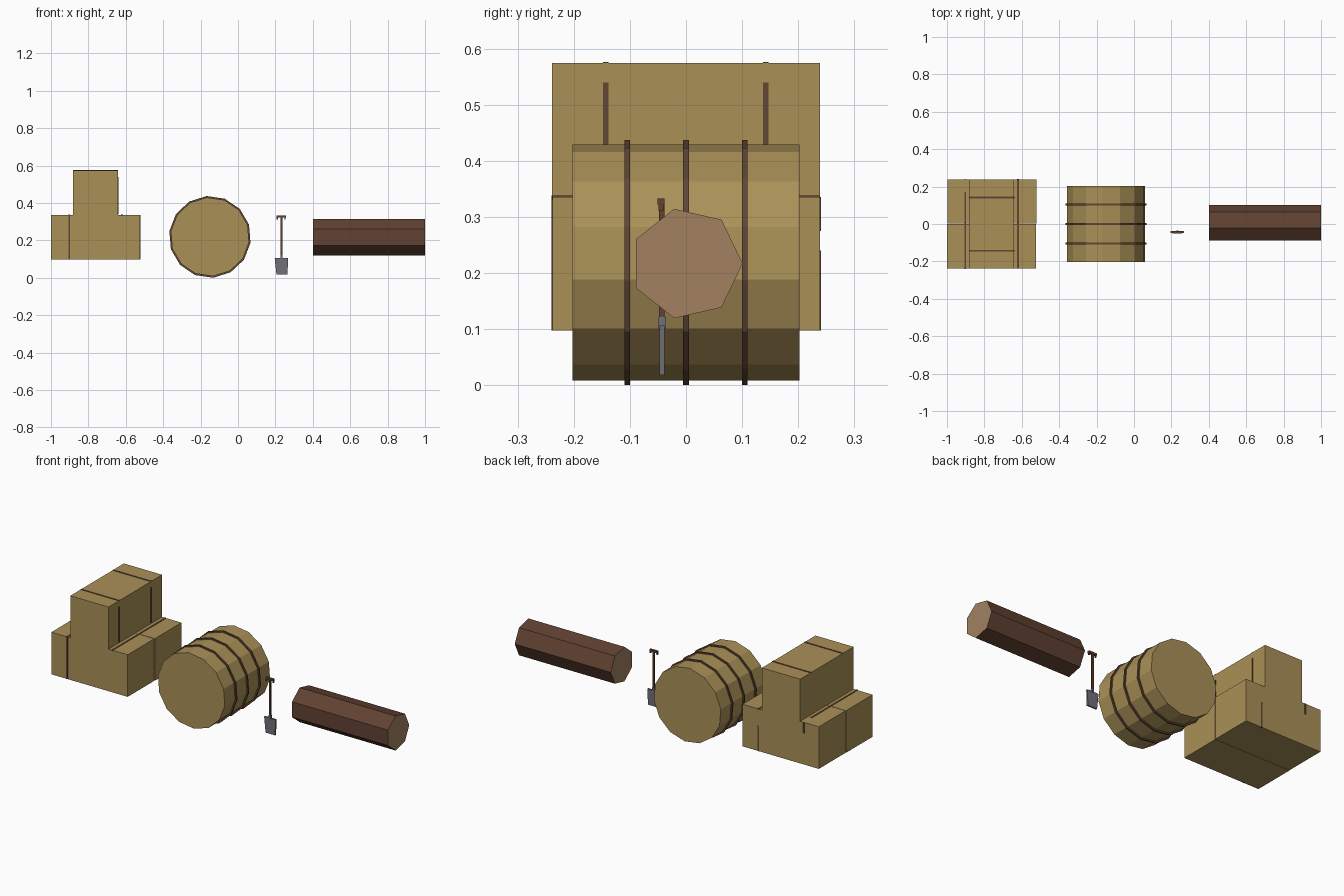
import bpy, bmesh
from math import radians, cos, sin, pi

if "Cube" in bpy.data.objects:
    bpy.data.objects.remove(bpy.data.objects["Cube"])


def material(name, rgb):
    m = bpy.data.materials.new(name)
    m.diffuse_color = (*rgb, 1)
    m.use_nodes = True
    m.node_tree.nodes["Principled BSDF"].inputs["Base Color"].default_value = m.diffuse_color
    return m


TAN = material("pale_wood", (0.40, 0.28, 0.095))
STRAP = material("dark_strap", (0.12, 0.062, 0.036))
BARK = material("bark", (0.12, 0.055, 0.032))
CUT = material("cut_wood", (0.36, 0.22, 0.12))
STEEL = material("steel", (0.16, 0.16, 0.19))


def finish(name, bm, *mats):
    bmesh.ops.recalc_face_normals(bm, faces=bm.faces)
    me = bpy.data.meshes.new(name)
    bm.to_mesh(me)
    bm.free()
    for m in mats:
        me.materials.append(m)
    ob = bpy.data.objects.new(name, me)
    bpy.context.collection.objects.link(ob)
    return ob


def box(name, x, y, z, mat):
    """Box from (min, max) ranges."""
    bm = bmesh.new()
    bmesh.ops.create_cube(bm, size=1)
    for v in bm.verts:
        v.co = [r[0] if c < 0 else r[1] for c, r in zip(v.co, (x, y, z))]
    return finish(name, bm, mat)


def prism(name, axis, sides, radius, phase, a, b, center, mat, cap=None):
    """Regular prism along x or y; center is the other horizontal coordinate and z."""
    bm = bmesh.new()
    rings = []
    for t in (a, b):
        ring = []
        for i in range(sides):
            ang = radians(phase) + 2 * pi * i / sides
            h, z = center[0] + radius * cos(ang), center[1] + radius * sin(ang)
            ring.append(bm.verts.new((t, h, z) if axis == 'x' else (h, t, z)))
        rings.append(ring)
    for i in range(sides):
        j = (i + 1) % sides
        bm.faces.new((rings[0][i], rings[0][j], rings[1][j], rings[1][i]))
    for ring in rings:
        bm.faces.new(ring).material_index = 1 if cap else 0
    return finish(name, bm, mat, *([cap] if cap else []))


# Crates: two side by side below, one across the top
G = 0.002
box("lower_crate_front", (-1, -0.523), (-0.238, -0.001), (0.098, 0.336), TAN)
box("lower_crate_back", (-0.998, -0.521), (0.002, 0.239), (0.098, 0.336), TAN)
box("upper_crate", (-0.881, -0.642), (-0.239, 0.239), (0.336, 0.574), TAN)

# Straps on the lower crates
W = 0.005
for i, (x, y1) in enumerate(((-0.902, 0.17), (-0.62, 0.239))):
    box(f"lower_top_strap_{i}", (x - W, x + W), (-0.239, y1), (0.33, 0.336 + G), STRAP)
box("lower_front_strap", (-0.907, -0.897), (-0.238 - G, -0.23), (0.098, 0.336 + G), STRAP)
box("lower_back_strap_short", (-0.907, -0.897), (0.23, 0.239 + G), (0.275, 0.336), STRAP)
box("lower_back_strap", (-0.625, -0.615), (0.23, 0.239 + G), (0.098, 0.24), STRAP)

# Straps on the upper crate
for i, y in enumerate((-0.143, 0.142)):
    box(f"upper_top_strap_{i}", (-0.881, -0.642), (y - W, y + W), (0.57, 0.574 + G), STRAP)
    box(f"upper_right_strap_{i}", (-0.65, -0.642 + G), (y - W, y + W), (0.34, 0.54), STRAP)

# Barrel lying along y with three hoops
prism("barrel", 'y', 14, 0.211, 17.5, -0.202, 0.202, (-0.15, 0.219), TAN)
for i, y in enumerate((-0.105, 0, 0.105)):
    prism(f"barrel_hoop_{i}", 'y', 14, 0.219, 17.5, y - W, y + W, (-0.15, 0.2185), STRAP)

# Shovel: tapered blade, socket, shaft and T grip
blade = box("shovel_blade", (0.196, 0.268), (-0.047, -0.038), (0.018, 0.107), STEEL)
for v in blade.data.vertices:
    if v.co.z < 0.05:
        v.co.x = 0.235 + (v.co.x - 0.232) * 0.82
box("shovel_socket", (0.226, 0.238), (-0.049, -0.036), (0.1, 0.122), STEEL)
box("shovel_shaft", (0.227, 0.237), (-0.048, -0.038), (0.11, 0.325), BARK)
box("shovel_grip", (0.207, 0.256), (-0.051, -0.038), (0.322, 0.333), BARK)
for i, x in enumerate((0.207, 0.249)):
    box(f"grip_end_{i}", (x, x + 0.006), (-0.049, -0.04), (0.312, 0.323), BARK)

# Seven-sided log
prism("log", 'x', 7, 0.1, 0, 0.4, 1.0, (0.001, 0.217), BARK, CUT)
